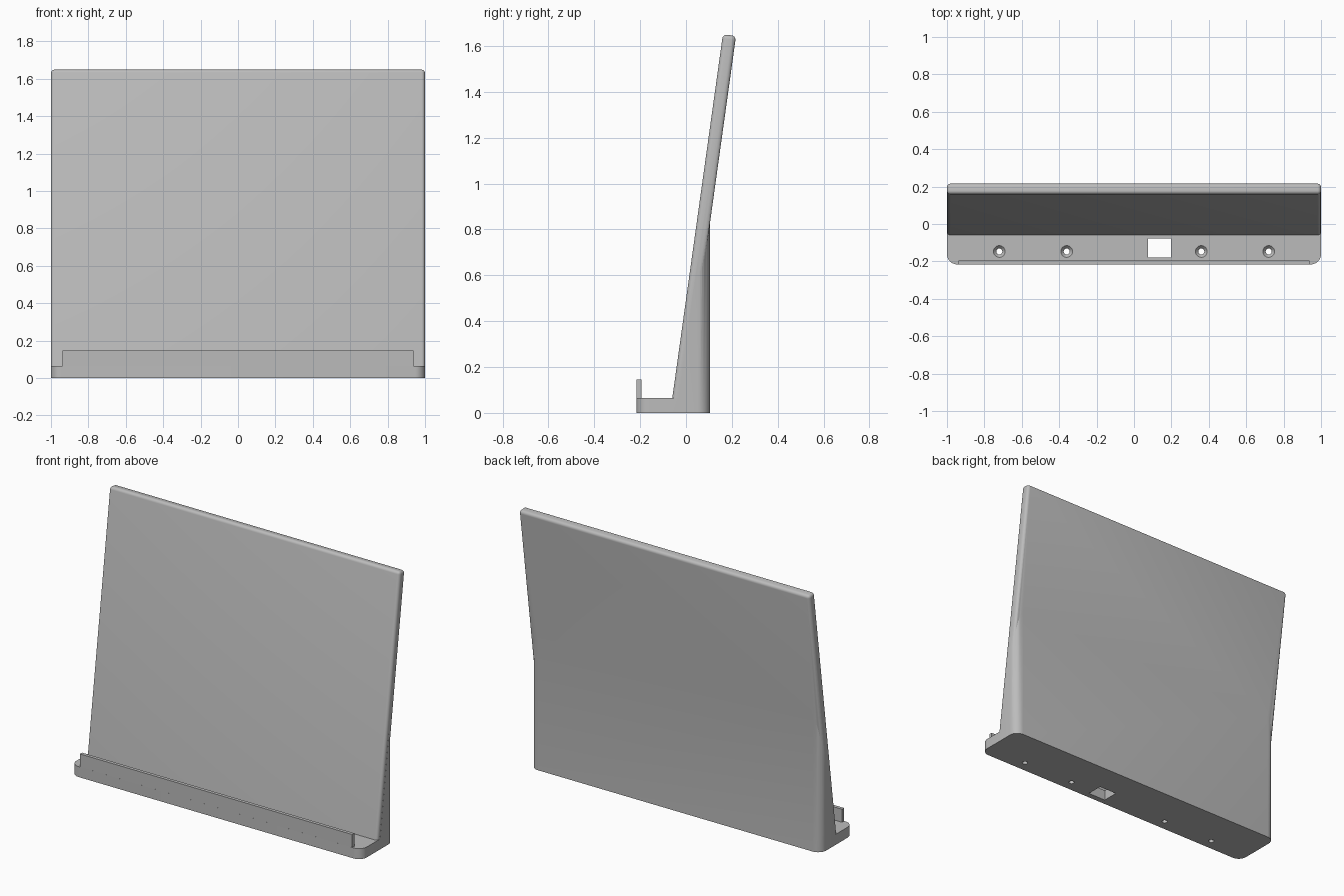
import bpy, bmesh
from math import radians
from mathutils import Matrix

cube = bpy.data.objects.get("Cube")
if cube:
    bpy.data.objects.remove(cube, do_unlink=True)

grey = bpy.data.materials.new("light grey plastic")
grey.use_nodes = True
COLOUR = (0.5, 0.5, 0.5, 1)
grey.diffuse_color = COLOUR
grey.node_tree.nodes["Principled BSDF"].inputs["Base Color"].default_value = COLOUR


def make(name, bm):
    bmesh.ops.recalc_face_normals(bm, faces=bm.faces)
    mesh = bpy.data.meshes.new(name)
    bm.to_mesh(mesh)
    bm.free()
    mesh.materials.append(grey)
    ob = bpy.data.objects.new(name, mesh)
    bpy.context.collection.objects.link(ob)
    return ob


def box(x0, x1, y0, y1, z0, z1):
    bm = bmesh.new()
    bmesh.ops.create_cube(bm, size=1)
    bmesh.ops.scale(bm, vec=(x1 - x0, y1 - y0, z1 - z0), verts=bm.verts)
    bmesh.ops.translate(bm, vec=((x0 + x1) / 2, (y0 + y1) / 2, (z0 + z1) / 2), verts=bm.verts)
    return bm


def side_profile(points, half):
    """Extrude a (y, z) outline along x."""
    bm = bmesh.new()
    face = bm.faces.new([bm.verts.new((-half, y, z)) for y, z in points])
    new = bmesh.ops.extrude_face_region(bm, geom=[face])["geom"]
    bmesh.ops.translate(bm, vec=(2 * half, 0, 0),
                        verts=[v for v in new if isinstance(v, bmesh.types.BMVert)])
    return bm


def round_edges(bm, edges, radius, segments):
    bmesh.ops.bevel(bm, geom=edges, offset=radius, segments=segments, profile=0.5,
                    affect='EDGES', clamp_overlap=True)


def combine(target, tool, operation):
    mod = target.modifiers.new(operation.lower(), 'BOOLEAN')
    mod.object, mod.operation, mod.solver = tool, operation, 'EXACT'
    bpy.context.view_layer.objects.active = target
    bpy.ops.object.modifier_apply(modifier=mod.name)
    bpy.data.objects.remove(tool, do_unlink=True)


# Foot and rear support: rounded plan, trimmed to an L-shaped wedge
bm = box(-1, 1, -0.216, 0.105, 0, 1.2)
uprights = [e for e in bm.edges if abs(e.verts[0].co.z - e.verts[1].co.z) > 0.1]
round_edges(bm, uprights, 0.055, 8)
stand = make("display_stand", bm)
wedge = [(-0.3, -0.1), (0.3, -0.1), (0.3, 2.459), (-0.032, 0.065), (-0.3, 0.065)]
combine(stand, make("wedge_trim", side_profile(wedge, 1.1)), 'INTERSECT')

# Leaning back panel with softened edges
bm = side_profile([(-0.066, 0.02), (-0.008, 0.02), (0.218, 1.643), (0.161, 1.651)], 0.9995)
round_edges(bm, [e for e in bm.edges if max(v.co.z for v in e.verts) > 0.1], 0.018, 5)
combine(stand, make("back_panel", bm), 'UNION')

# Front retaining lip
combine(stand, make("front_lip", box(-0.937, 0.937, -0.2158, -0.195, 0.03, 0.146)), 'UNION')

# Cable opening
combine(stand, make("cable_cutter", box(0.075, 0.197, -0.18, -0.078, -0.1, 0.12)), 'DIFFERENCE')

# Countersunk screw holes
for x in (-0.72, -0.36, 0.36, 0.72):
    for bottom, top, r0, r1 in ((-0.1, 0.1, 0.016, 0.016), (0.045, 0.069, 0.014, 0.035)):
        bm = bmesh.new()
        bmesh.ops.create_cone(bm, cap_ends=True, segments=24, radius1=r0, radius2=r1,
                              depth=top - bottom,
                              matrix=Matrix.Translation((x, -0.147, (bottom + top) / 2)))
        combine(stand, make("screw_cutter", bm), 'DIFFERENCE')

bpy.ops.object.select_all(action='DESELECT')
stand.select_set(True)
bpy.context.view_layer.objects.active = stand
bpy.ops.object.shade_smooth_by_angle(angle=radians(25))
